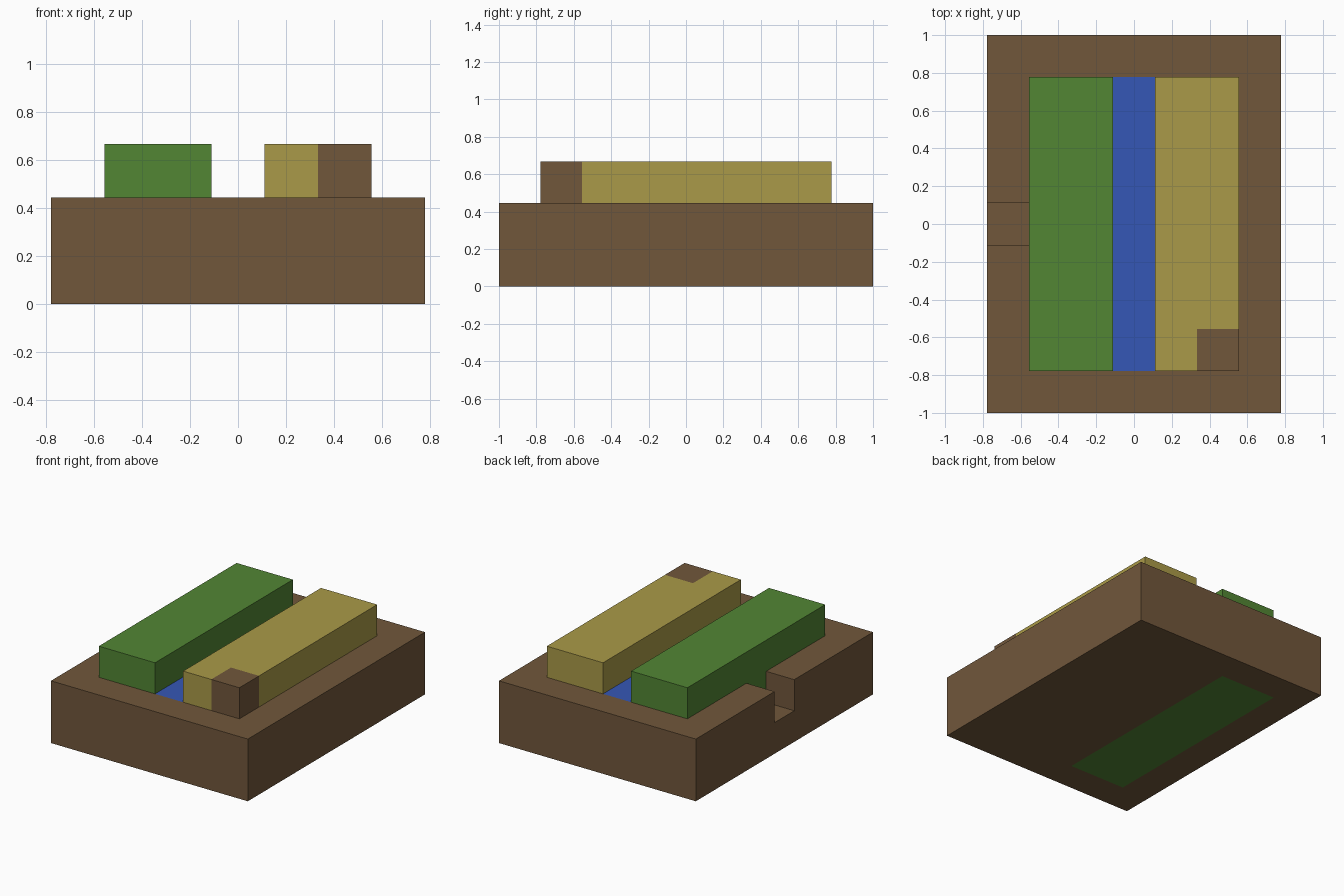
import bpy
import bmesh

default = bpy.data.objects.get("Cube")
if default:
    bpy.data.objects.remove(default, do_unlink=True)

U = 2 / 9  # one block


def linear(c):
    c /= 255
    return c / 12.92 if c <= 0.04045 else ((c + 0.055) / 1.055) ** 2.4


def material(name, r, g, b):
    mat = bpy.data.materials.new(name)
    color = (linear(r), linear(g), linear(b), 1)
    mat.diffuse_color = color
    mat.use_nodes = True
    mat.node_tree.nodes["Principled BSDF"].inputs["Base Color"].default_value = color
    return mat


def prism(name, outline, z0, z1, mat=None):
    """Extrude a counter-clockwise outline, given in blocks, from z0 to z1."""
    bm = bmesh.new()
    face = bm.faces.new([bm.verts.new((x * U, y * U, z0 * U)) for x, y in outline])
    top = bmesh.ops.extrude_face_region(bm, geom=[face])["geom"]
    verts = [v for v in top if isinstance(v, bmesh.types.BMVert)]
    bmesh.ops.translate(bm, verts=verts, vec=(0, 0, (z1 - z0) * U))
    bmesh.ops.recalc_face_normals(bm, faces=bm.faces)
    mesh = bpy.data.meshes.new(name)
    bm.to_mesh(mesh)
    bm.free()
    obj = bpy.data.objects.new(name, mesh)
    bpy.context.collection.objects.link(obj)
    if mat:
        mesh.materials.append(mat)
    return obj


def box(name, x0, x1, y0, y1, z0, z1, mat=None):
    return prism(name, [(x0, y0), (x1, y0), (x1, y1), (x0, y1)], z0, z1, mat)


def cut(target, cutter):
    mod = target.modifiers.new("cut", 'BOOLEAN')
    mod.operation = 'DIFFERENCE'
    mod.solver = 'EXACT'
    mod.object = cutter
    cutter.hide_render = True
    bpy.context.view_layer.update()
    graph = bpy.context.evaluated_depsgraph_get()
    mesh = bpy.data.meshes.new_from_object(target.evaluated_get(graph))
    target.modifiers.clear()
    target.data = mesh
    bpy.data.objects.remove(cutter, do_unlink=True)


brown = material("earth brown", 113, 87, 59)
green = material("grass green", 82, 134, 52)
yellow = material("sand yellow", 170, 154, 72)
blue = material("water blue", 53, 87, 182)

# Base slab: slot for the green block, water channel and side notch
base = box("base", -3.5, 3.5, -4.5, 4.5, 0, 2, brown)
cut(base, box("slot_cutter", -2.5, -0.5, -3.5, 3.5, -1, 3))
cut(base, box("channel_cutter", -1, 0.5, -3.5, 3.5, 1, 3))
cut(base, box("notch_cutter", -4, -2, -0.5, 0.5, 1, 3))

# Green block runs through the whole base
box("grass_bank", -2.5, -0.5, -3.5, 3.5, 0, 3, green)

# Water flush with the base top
box("water_channel", -0.5, 0.5, -3.5, 3.5, 1, 2, blue)

# Yellow bank with one brown corner block
prism("sand_bank", [(0.5, -3.5), (1.5, -3.5), (1.5, -2.5), (2.5, -2.5),
                    (2.5, 3.5), (0.5, 3.5)], 2, 3, yellow)
box("corner_block", 1.5, 2.5, -3.5, -2.5, 2, 3, brown)
